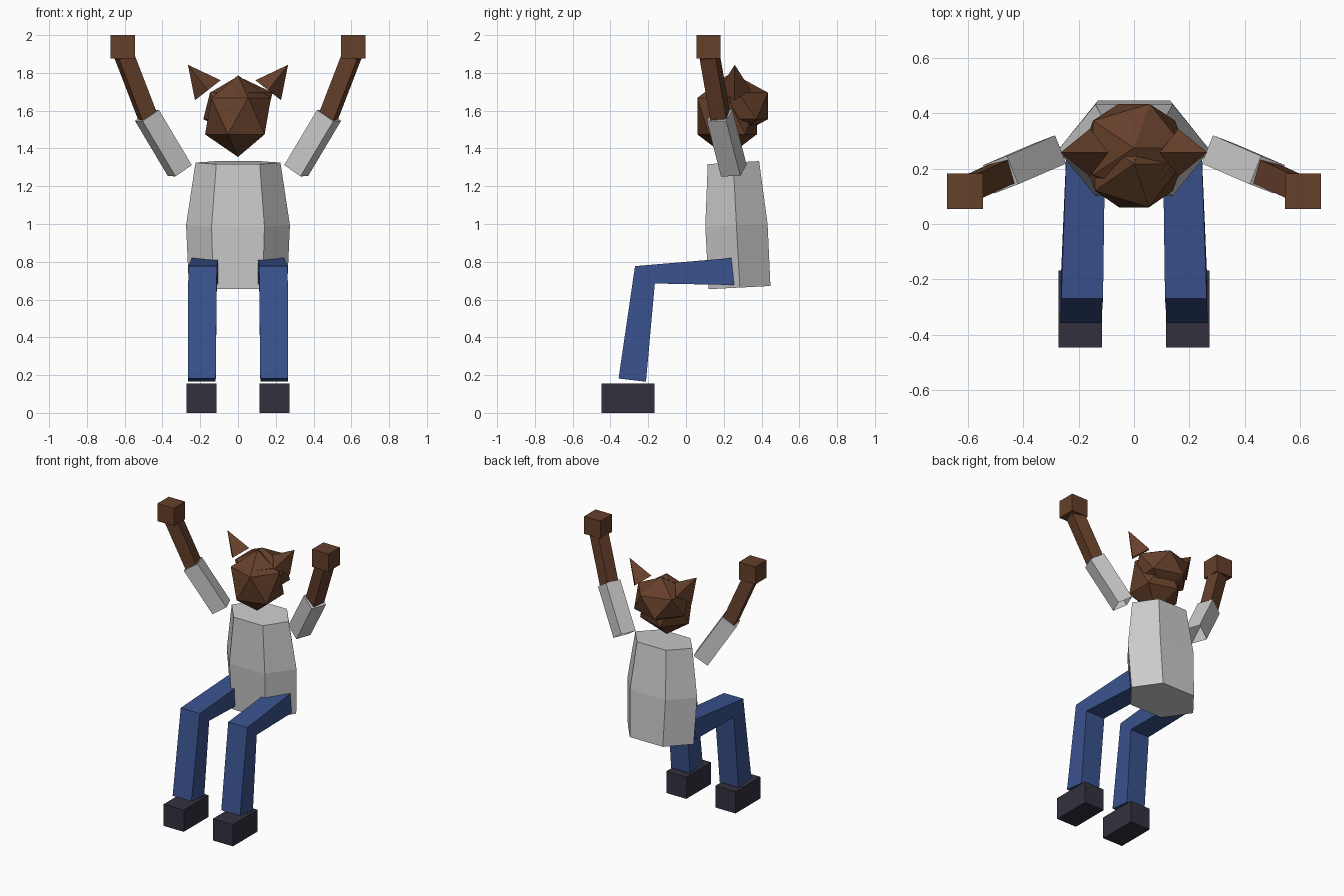
import bpy, bmesh
from mathutils import Vector, Matrix

cube = bpy.data.objects.get("Cube")
if cube:
    bpy.data.objects.remove(cube, do_unlink=True)


def material(name, rgb):
    m = bpy.data.materials.new(name)
    m.use_nodes = True
    m.diffuse_color = (*rgb, 1)
    m.node_tree.nodes["Principled BSDF"].inputs["Base Color"].default_value = (*rgb, 1)
    return m


BROWN = material("brown fur", (0.13, 0.05, 0.023))
SHIRT = material("light grey shirt", (0.6, 0.6, 0.6))
DENIM = material("blue trousers", (0.042, 0.085, 0.27))
SHOE = material("dark shoe", (0.033, 0.03, 0.048))


def finish(name, bm, mat, normals=True):
    if normals:
        bmesh.ops.recalc_face_normals(bm, faces=bm.faces)
    mesh = bpy.data.meshes.new(name)
    bm.to_mesh(mesh)
    bm.free()
    mesh.materials.append(mat)
    ob = bpy.data.objects.new(name, mesh)
    bpy.context.collection.objects.link(ob)
    return ob


def loft(name, rings, mat, open_start=False):
    """Skin a row of equal-sized point rings and cap the ends."""
    bm = bmesh.new()
    loops = [[bm.verts.new(p) for p in ring] for ring in rings]
    n = len(loops[0])
    for a, b in zip(loops, loops[1:]):
        for i in range(n):
            j = (i + 1) % n
            bm.faces.new((a[i], a[j], b[j], b[i]))
    bm.faces.new(loops[-1])
    if not open_start:
        bm.faces.new(loops[0][::-1])
    return finish(name, bm, mat)


def box(name, lo, hi, mat):
    ring = lambda z: [(lo[0], lo[1], z), (hi[0], lo[1], z), (hi[0], hi[1], z), (lo[0], hi[1], z)]
    return loft(name, [ring(lo[2]), ring(hi[2])], mat)


def beam(name, start, end, depth_dir, size, mat, open_start=False):
    """Square bar between two points, one side aligned to depth_dir."""
    start, end = Vector(start), Vector(end)
    axis = (end - start).normalized()
    w = axis.cross(Vector(depth_dir)).normalized()
    d = w.cross(axis)
    h = size / 2
    ring = lambda c: [c + w * h * i + d * h * j for i, j in ((-1, -1), (1, -1), (1, 1), (-1, 1))]
    return loft(name, [ring(start), ring(end)], mat, open_start)


def faceted_ball(name, centre, radii, mat):
    bm = bmesh.new()
    bmesh.ops.create_icosphere(bm, subdivisions=1, radius=1,
                               matrix=Matrix.Translation(centre) @ Matrix.Diagonal((*radii, 1)))
    return finish(name, bm, mat)


# Torso: six-sided barrel, slightly leaning
def torso_ring(side, flat, front, mid, back, z_front, z_back):
    z_mid = (z_front + z_back) / 2
    return [(side, mid, z_mid), (flat, back, z_back), (-flat, back, z_back),
            (-side, mid, z_mid), (-flat, front, z_front), (flat, front, z_front)]


loft("torso", [torso_ring(0.26, 0.13, 0.12, 0.285, 0.447, 0.655, 0.672),
               torso_ring(0.275, 0.14, 0.102, 0.267, 0.432, 0.985, 1.0),
               torso_ring(0.225, 0.115, 0.115, 0.25, 0.387, 1.317, 1.333)], SHIRT)

# Head: jaw and skull are two overlapping faceted balls
faceted_ball("jaw", (0, 0.2175, 1.571), (0.195, 0.185, 0.216), BROWN)
faceted_ball("skull", (0, 0.275, 1.625), (0.205, 0.187, 0.157), BROWN)

for s, label in ((1, "left"), (-1, "right")):
    # Ear: four-sided cone tilted outward
    axis = Vector((s * 0.105, 0, 0.135))
    bm = bmesh.new()
    bmesh.ops.create_cone(bm, cap_ends=True, segments=4, radius1=0.086, radius2=0, depth=0.171)
    bmesh.ops.remove_doubles(bm, verts=bm.verts, dist=0.0001)
    centre = Vector((s * 0.16, 0.258, 1.708)) + axis / 2
    tilt = Vector((0, 0, 1)).rotation_difference(axis).to_matrix().to_4x4()
    bm.transform(Matrix.Translation(centre) @ tilt)
    finish(label + "_ear", bm, BROWN)

    # Arm: open sleeve, forearm and fist
    beam(label + "_sleeve", (s * 0.308, 0.253, 1.283), (s * 0.482, 0.178, 1.575),
         (s * 0.36, 0.93, 0), 0.11, SHIRT, open_start=True)
    beam(label + "_forearm", (s * 0.475, 0.183, 1.56), (s * 0.602, 0.125, 1.89),
         (s * 0.25, 0.97, 0), 0.088, BROWN)
    xs = sorted((s * 0.545, s * 0.675))
    box(label + "_fist", (xs[0], 0.055, 1.875), (xs[1], 0.183, 2.0), BROWN)

    # Leg: bent bar from hip over knee to ankle
    def leg_ring(inner, outer, upper, lower):
        return [(s * inner, *upper), (s * outer, *upper), (s * outer, *lower), (s * inner, *lower)]

    loft(label + "_leg", [leg_ring(0.105, 0.245, (0.24, 0.82), (0.255, 0.677)),
                          leg_ring(0.112, 0.263, (-0.27, 0.777), (-0.165, 0.685)),
                          leg_ring(0.118, 0.266, (-0.357, 0.182), (-0.212, 0.165))], DENIM)

    # Shoe
    xs = sorted((s * 0.115, s * 0.273))
    box(label + "_shoe", (xs[0], -0.447, 0), (xs[1], -0.168, 0.155), SHOE)
